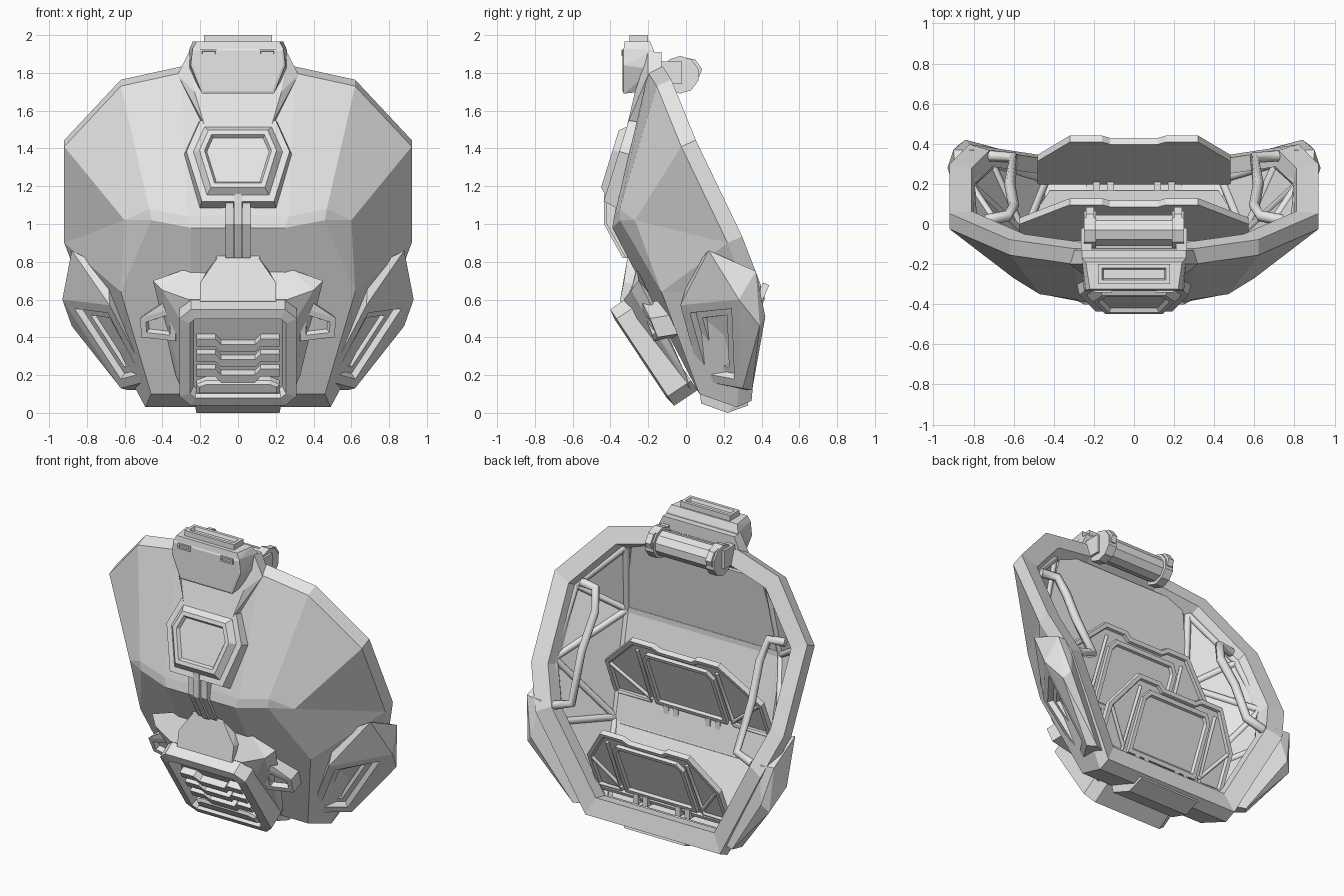
import bpy, bmesh
from mathutils import Vector

if "Cube" in bpy.data.objects:
    bpy.data.objects.remove(bpy.data.objects["Cube"])

grey = bpy.data.materials.new("plain_grey")
grey.use_nodes = True
grey.diffuse_color = (0.8, 0.8, 0.8, 1)
grey.node_tree.nodes["Principled BSDF"].inputs["Base Color"].default_value = (0.8, 0.8, 0.8, 1)


def add(name, data, mirror=False):
    ob = bpy.data.objects.new(name, data)
    bpy.context.collection.objects.link(ob)
    data.materials.append(grey)
    if mirror:
        ob.modifiers.new("Mirror", 'MIRROR').use_mirror_merge = False
    return ob


def finish(name, bm, mirror=False):
    mesh = bpy.data.meshes.new(name)
    bm.to_mesh(mesh)
    bm.free()
    return add(name, mesh, mirror)


def sink(bm, face, direction, steps):
    """Repeated inset and push of one face."""
    for width, push in steps:
        bmesh.ops.inset_individual(bm, faces=[face], thickness=width, use_even_offset=True)
        bmesh.ops.translate(bm, verts=face.verts[:], vec=direction * push)


def both_sides(pts):
    return list(pts) + [(-x, y, z) for x, y, z in pts]


def hull(name, pts, mirror=False, insets=()):
    """Faceted solid around points; insets are (facing direction, steps)."""
    bm = bmesh.new()
    for p in pts:
        bm.verts.new(p)
    res = bmesh.ops.convex_hull(bm, input=bm.verts[:])
    junk = {g for g in res["geom_interior"] + res["geom_unused"] if isinstance(g, bmesh.types.BMVert)}
    if junk:
        bmesh.ops.delete(bm, geom=list(junk), context='VERTS')
    bmesh.ops.dissolve_limit(bm, angle_limit=0.12, verts=bm.verts[:], edges=bm.edges[:])
    bmesh.ops.recalc_face_normals(bm, faces=bm.faces[:])
    for facing, steps in insets:
        d = Vector(facing).normalized()
        face = max(bm.faces, key=lambda f: f.normal.dot(d) * f.calc_area())
        sink(bm, face, face.normal.copy(), steps)
    return finish(name, bm, mirror)


def box(name, lo, hi, mirror=False, insets=()):
    pts = [(x, y, z) for x in (lo[0], hi[0]) for y in (lo[1], hi[1]) for z in (lo[2], hi[2])]
    return hull(name, pts, mirror, insets)


def plate(name, half, y0, slope, depth, steps=(), taper=1.0):
    """Symmetric slab on the sloped plane y = y0 + slope * z."""
    outline = list(half) + [(-x, z) for x, z in reversed(half)]
    n = Vector((0, -1, slope)).normalized() * (1 if depth > 0 else -1)
    base = [Vector((x, y0 + slope * z, z)) for x, z in outline]
    mid = sum(base, Vector()) / len(base)
    bm = bmesh.new()
    back = [bm.verts.new(p) for p in base]
    front = [bm.verts.new(mid + (p - mid) * taper + n * abs(depth)) for p in base]
    bm.faces.new(back)
    cap = bm.faces.new(front)
    for i in range(len(base)):
        j = (i + 1) % len(base)
        bm.faces.new((back[i], back[j], front[j], front[i]))
    bmesh.ops.recalc_face_normals(bm, faces=bm.faces[:])
    sink(bm, cap, n, steps)
    return finish(name, bm)


def tube(name, pts, radius, mirror=False):
    cu = bpy.data.curves.new(name, 'CURVE')
    cu.dimensions = '3D'
    cu.bevel_depth = radius
    cu.bevel_resolution = 1
    cu.use_fill_caps = True
    sp = cu.splines.new('POLY')
    sp.points.add(len(pts) - 1)
    for p, co in zip(sp.points, pts):
        p.co = (*co, 1)
    return add(name, cu, mirror)


# Hollow faceted shell, open at the back
P = {
    "top": (0, -.2, 1.8), "A": (.3, -.2, 1.8), "B": (.62, -.155, 1.73), "C": (.92, -.025, 1.41),
    "D": (.92, .22, .9), "F": (.82, .32, .64), "E": (.49, .27, .03), "low": (0, .27, .03),
    "R0": (0, -.38, 1.05), "R1": (.27, -.38, 1.04), "R2": (.47, -.35, 1.08), "R3": (.6, -.27, 1.02),
    "q0": (0, -.39, .98), "q1": (.25, -.39, .98), "q2": (.46, -.35, 1.02),
    "S": (.62, -.13, .64), "T": (.46, .07, .1), "p1": (.25, .07, .1), "p0": (0, .07, .1),
}
FACES = ["top A R1 R0", "A B R2 R1", "B C R3 R2", "C D R3", "D S R3", "D F S", "F E T S",
         "R0 R1 q1 q0", "R1 R2 q2 q1", "R2 R3 q2", "q0 q1 p1 p0", "q1 q2 S T p1", "q2 R3 S",
         "p0 p1 T E low"]
bm = bmesh.new()
for side in (1, -1):
    for row in FACES:
        bm.faces.new([bm.verts.new((P[k][0] * side, P[k][1], P[k][2])) for k in row.split()])
bmesh.ops.remove_doubles(bm, verts=bm.verts[:], dist=0.001)
bmesh.ops.recalc_face_normals(bm, faces=bm.faces[:])
if sum(f.normal.y * f.calc_area() for f in bm.faces) > 0:
    bmesh.ops.reverse_faces(bm, faces=bm.faces[:])
shell = finish("shell", bm)
wall = shell.modifiers.new("Wall", 'SOLIDIFY')
wall.thickness = 0.05
wall.offset = -1

# Thick rim around the opening
half = [Vector(P[k]) for k in "ABCDFE"]
ring = half + [Vector((-p.x, p.y, p.z)) for p in reversed(half)]
centre, n = Vector((0, .07, 1.0)), Vector((0, .91, .4))
bm = bmesh.new()
loops = []
for scale, push in ((1, 0), (1, .085), (.88, .085), (.86, 0)):
    loops.append([bm.verts.new(centre + (p - centre) * scale + n * push) for p in ring])
for a in range(4):
    u, v = loops[a], loops[(a + 1) % 4]
    for i in range(len(ring)):
        j = (i + 1) % len(ring)
        bm.faces.new((u[i], u[j], v[j], v[i]))
bmesh.ops.recalc_face_normals(bm, faces=bm.faces[:])
finish("opening_rim", bm)

# Side pods with recessed panels
hull("side_pod", [(.88, .12, .86), (.69, .03, .76), (.9, .37, .75), (.8, .37, .74), (.93, .28, .6),
                  (.84, .42, .51), (.88, .39, .46), (.68, -.03, .57), (.47, .08, .17),
                  (.62, .3, .13), (.58, .35, .12), (.5, .32, .12)],
     True, [((.7, -.5, -.45), [(.05, 0), (.015, -.03)]), ((1, 0, .25), [(.035, 0), (.01, -.02)])])

# Top block, cap, slots, neck and boss
hull("top_block", both_sides([(.22, -.325, 1.965), (.24, -.33, 1.93), (.25, -.33, 1.84), (.19, -.33, 1.69),
                              (.24, -.19, 1.965), (.26, -.17, 1.92), (.26, -.17, 1.82), (.19, -.24, 1.7)]),
     False, [((0, -1, 0), [(.012, .005)])])
box("top_cap", (-.18, -.3, 1.95), (.18, -.2, 2.0), False, [((0, 0, 1), [(.02, 0), (.008, -.02)])])
box("block_slot", (.11, -.342, 1.89), (.2, -.3, 1.925), True, [((0, -1, 0), [(.01, 0), (.003, -.02)])])
hull("neck", both_sides([(.32, -.2, 1.79), (.26, -.2, 1.91), (.32, -.13, 1.78), (.26, -.13, 1.91),
                         (.23, -.27, 1.7), (.18, -.31, 1.53), (.2, -.22, 1.53)]))
plate("hexagon_boss", [(.22, 1.53), (.3, 1.35), (.21, 1.06)], -.65, .31, .127,
      [(.035, 0), (.03, .035), (.025, 0), (.012, -.02)], .91)

# Roll and its collars behind the top
for name, x0, x1, r in (("roll", -.22, .22, .08), ("roll_collar", .19, .25, .1)):
    bm = bmesh.new()
    bmesh.ops.create_cone(bm, cap_ends=True, segments=10, radius1=r, radius2=r, depth=x1 - x0)
    for v in bm.verts:
        v.co = Vector(((x0 + x1) / 2 + v.co.z, v.co.x - .03, v.co.y + 1.79))
    finish(name, bm, name == "roll_collar")
box("roll_bracket", (.21, -.16, 1.74), (.265, -.02, 1.86), True)
hull("roll_latch", [(x, y, z) for x in (.2, .24) for y, z in
                    ((.0, 1.88), (.05, 1.87), (.085, 1.82), (.07, 1.78), (.0, 1.75))], True)

# Ribbed connector between boss and cowl
for i, x in enumerate((-.045, 0, .045)):
    out = .015 if i == 1 else 0
    hull("connector_rib", [(x + s, y - out, z) for s in (-.022, .022) for y, z in
         ((-.42, 1.16), (-.34, 1.16), (-.42, 1.0), (-.36, 1.0), (-.32, .82), (-.25, .82))])

# Cowl with raised saddle
hull("cowl", both_sides([(.45, -.25, .7), (.42, -.2, .64), (.28, -.26, .76), (.36, -.16, .42),
                         (.26, -.33, .6), (.31, -.26, .5), (.3, .02, .13), (.33, .0, .2),
                         (.15, -.26, .78), (.4, -.29, .65)]))
hull("cowl_saddle", both_sides([(.11, -.31, .82), (.2, -.33, .69), (.2, -.35, .59),
                                (.11, -.2, .84), (.2, -.22, .68), (.2, -.22, .59)]))
hull("saddle_cap", both_sides([(.07, -.3, .88), (.12, -.315, .82), (.07, -.22, .88), (.12, -.22, .82)]))

# Grille frame with stepped slats
plate("grille_frame", [(.25, .63), (.31, .58), (.31, .17), (.25, .12)], .14, -.663, .148,
      [(.055, .01), (.02, -.06)])
for z in (.41, .33, .25):
    plate("grille_slat", [(.09, z - .015), (.12, z + .015), (.22, z + .015), (.22, z - .025),
                          (.12, z - .025), (.09, z - .055)], .04, -.663, .06)
plate("grille_sill", [(.17, .2), (.22, .18), (.22, .13)], .04, -.663, .05, [(.015, .015)])

# Side lamps
lamp = [(.33, -.24, .56), (.4, -.23, .58), (.52, -.19, .5), (.51, -.15, .4), (.33, -.17, .38)]
hull("side_lamp", lamp + [(x - .02, y + .12, z + .02) for x, y, z in lamp], True,
     [((.3, -.9, -.3), [(.03, 0), (.01, -.03)])])

# Foot block
hull("foot_block", both_sides([(.22, .22, 0), (.23, .08, .05), (.22, .33, .04), (.24, .31, .1),
                               (.24, .07, .13)]))

# Folded inner wall with ledges along the folds
ROWS = [(.47, -.13, 1.7), (.57, -.2, 1.2), (.55, -.05, .52), (.42, .15, .12)]
bm = bmesh.new()
rows = [[bm.verts.new((s * x, y, z)) for s in (1, -1)] for x, y, z in ROWS]
for u, v in zip(rows, rows[1:]):
    bm.faces.new((u[0], u[1], v[1], v[0]))
finish("inner_wall", bm).modifiers.new("Wall", 'SOLIDIFY').thickness = 0.02
box("wall_ledge", (-.56, -.22, 1.18), (.56, -.175, 1.215))
box("lower_wall_ledge", (-.5, -.07, .49), (.5, -.025, .52))

# Two leaning panels inside, with hinges and braces
for tag, w, z0, z1, y0, slope in (("lower", .48, .21, .69, .105, .44), ("upper", .57, .67, 1.18, -.4, .42)):
    h = z1 - z0
    plate(tag + "_panel", [(.12, z1 - .025), (.16, z1), (.32, z1), (w, z0 + h * .55), (w, z0)],
          y0, slope, -.035, [(.025, 0), (.01, -.015)])
    plate(tag + "_panel_frame", [(.22, z0 + h * .85), (.26, z0 + h * .75), (.26, z0 + .04)],
          y0 + .02, slope, -.025, [(.025, 0), (.01, -.015)])
    at = lambda x, z: (x, y0 + .03 + slope * z, z)
    tube(tag + "_panel_brace", [at(.29, z0 + .05), at(w - .03, z0 + h * .5)], .012, True)
    tube(tag + "_panel_brace", [at(.29, z0 + h * .85), at(.3, z0 + .03), at(w - .02, z0 + .03)], .012, True)
    for x in (.1, .17):
        yb = y0 + slope * z0
        box(tag + "_hinge", (x, yb - .03, z0 - .03), (x + .035, yb + .06, z0 + .03), True)

# Grab handles, then side lining with raised ribs
tube("grab_handle", [(.74, .02, 1.4), (.63, .04, 1.4), (.6, .09, 1.27), (.62, .2, 1.05),
                     (.6, .33, .76), (.72, .34, .72)], .028, True)
N = {"a": (.8, 0, 1.36), "b": (.56, -.19, 1.19), "c": (.82, .2, .95), "d": (.55, -.05, .54),
     "e": (.71, .3, .6), "f": (.52, -.12, 1.64), "g": (.44, .22, .13)}
for a, b in ("ab", "cb", "cd", "ed", "bd", "ac", "ce", "fb", "fa", "dg", "eg"):
    tube("inner_rib", [N[a], N[b]], .022, True)
bm = bmesh.new()
corner = {k: bm.verts.new(p) for k, p in N.items()}
for tri in ("fab", "abc", "cbd", "ced", "edg"):
    bm.faces.new([corner[k] for k in tri])
finish("side_lining", bm, True)
